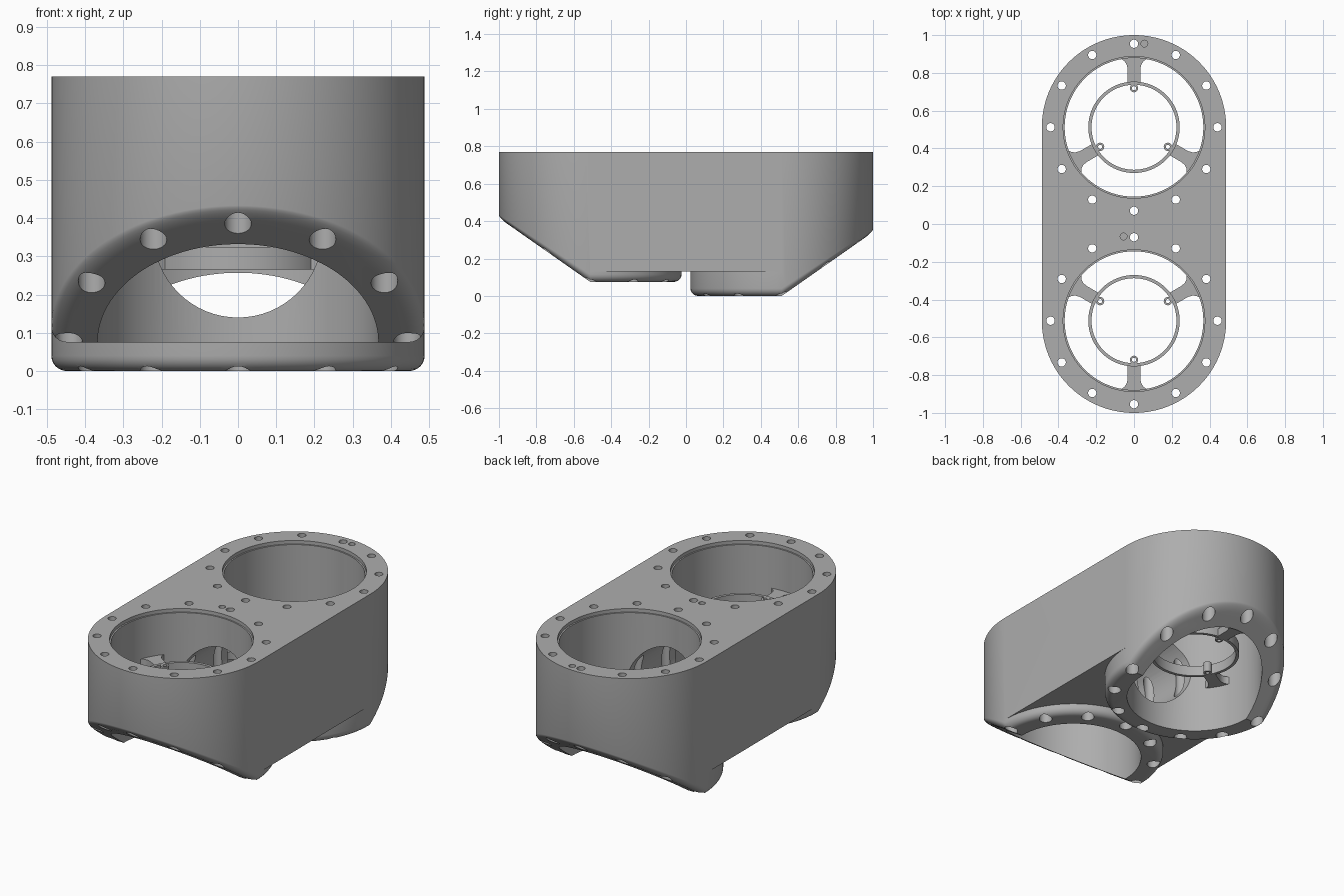
import bpy, bmesh, math
from mathutils import Matrix, Vector

if "Cube" in bpy.data.objects:
    bpy.data.objects.remove(bpy.data.objects["Cube"])

R, CY, TOP, BORE = 0.488, 0.512, 0.77, 0.367
SLOPE = math.tan(math.radians(35))
FILLET, SEG = 0.04, 128

grey = bpy.data.materials.new("machined_grey")
grey.use_nodes = True
grey.diffuse_color = (0.42, 0.42, 0.42, 1)
grey.node_tree.nodes["Principled BSDF"].inputs["Base Color"].default_value = grey.diffuse_color


def finish(bm, name):
    bmesh.ops.recalc_face_normals(bm, faces=bm.faces)
    mesh = bpy.data.meshes.new(name)
    bm.to_mesh(mesh)
    bm.free()
    mesh.materials.append(grey)
    ob = bpy.data.objects.new(name, mesh)
    bpy.context.collection.objects.link(ob)
    return ob


def add_cylinder(bm, x, y, z0, z1, r, seg=32):
    bmesh.ops.create_cone(bm, cap_ends=True, segments=seg, radius1=r, radius2=r, depth=z1 - z0,
                          matrix=Matrix.Translation((x, y, (z0 + z1) / 2)))


def activate(ob):
    bpy.ops.object.select_all(action='DESELECT')
    ob.select_set(True)
    bpy.context.view_layer.objects.active = ob


def combine(target, tool, operation):
    mod = target.modifiers.new(operation, 'BOOLEAN')
    mod.operation, mod.solver, mod.object = operation, 'EXACT', tool
    activate(target)
    bpy.ops.object.modifier_apply(modifier=mod.name)
    bpy.data.objects.remove(tool)


def cut(target, cylinders, seg=32):
    bm = bmesh.new()
    for c in cylinders:
        add_cylinder(bm, *c, seg)
    combine(target, finish(bm, "cutter"), 'DIFFERENCE')


def pod(name, side, base):
    """Round housing with a half flat, half slanted underside and rounded lower edge."""
    bm = bmesh.new()
    rings = []
    for step in range(-1, 7):
        t = max(step, 0) / 6 * math.pi / 2
        rad = R - FILLET * (1 - math.cos(t))
        ring = []
        for i in range(SEG):
            a = 2 * math.pi * i / SEG
            x, y = rad * math.cos(a), rad * math.sin(a)
            out = max(0, side * math.sin(a))
            z = base + SLOPE * rad * out + FILLET * (1 - 0.6 * out) * (1 - math.sin(t))
            ring.append(bm.verts.new((x, y + side * CY, TOP if step < 0 else z)))
        rings.append(ring)
    for lower, upper in zip(rings[1:], rings):
        for i in range(SEG):
            j = (i + 1) % SEG
            bm.faces.new((upper[i], upper[j], lower[j], lower[i]))
    bm.faces.new(rings[0])
    half = SEG // 2
    bm.faces.new(rings[-1][:half + 1])
    bm.faces.new(rings[-1][half:] + rings[-1][:1])
    return finish(bm, name)


# Housing: two pods joined by a straight middle block
body = pod("housing", -1, 0.075)
combine(body, pod("back_pod", 1, 0), 'UNION')
bm = bmesh.new()
bmesh.ops.create_cube(bm, size=1, matrix=Matrix.Translation((0, 0, (TOP + 0.13) / 2))
                      @ Matrix.Diagonal((2 * R, 2 * CY, TOP - 0.13, 1)))
combine(body, finish(bm, "middle_block"), 'UNION')

# Main bores with a shallow lip at the top
cut(body, [(0, s * CY, -1, 2, BORE) for s in (-1, 1)], SEG)
cut(body, [(0, s * CY, TOP - 0.02, 1, BORE + 0.008) for s in (-1, 1)], SEG)

# Bolt circles, wider from below
spots = [(0.442 * math.cos(k * math.pi / 6), s * CY + 0.442 * math.sin(k * math.pi / 6))
         for s in (-1, 1) for k in range(12)]
cut(body, [(x, y, -1, 2, 0.022) for x, y in spots], 24)
cut(body, [(x, y, -1, 0.6, 0.035) for x, y in spots], 24)

# Blind dowel holes
cut(body, [(0.055, 0.955, 0.68, 1, 0.018), (-0.055, -0.066, 0.68, 1, 0.018)], 24)

# Round window between the two bores
bm = bmesh.new()
bmesh.ops.create_cone(bm, cap_ends=True, segments=64, radius1=0.22, radius2=0.22, depth=0.8,
                      matrix=Matrix.Translation((0, 0, 0.36)) @ Matrix.Rotation(math.pi / 2, 4, 'X'))
combine(body, finish(bm, "window_cutter"), 'DIFFERENCE')


def prism(bm, outline, z0, z1):
    low = [bm.verts.new((x, y, z0)) for x, y in outline]
    face = bm.faces.new(low)
    up = bmesh.ops.extrude_face_region(bm, geom=[face])["geom"]
    bmesh.ops.translate(bm, vec=(0, 0, z1 - z0), verts=[v for v in up if isinstance(v, bmesh.types.BMVert)])


def circle(r, n=96):
    return [Vector((r * math.cos(2 * math.pi * i / n), r * math.sin(2 * math.pi * i / n), 0)) for i in range(n)]


# Half outline of a flared arm: distance from the axis, half width
ARM = [(0.23, 0.034), (0.31, 0.034), (0.333, 0.039), (0.35, 0.05), (0.36, 0.065), (0.366, 0.085)]


def support_ring(name, side, z):
    height = 0.06
    bm = bmesh.new()
    # Ring wall
    loops = [[bm.verts.new(p + Vector((0, 0, h))) for p in circle(r)]
             for r, h in ((0.242, z), (0.242, z + height), (0.225, z + height), (0.225, z))]
    for k in range(4):
        a, b = loops[k], loops[(k + 1) % 4]
        for i in range(len(a)):
            j = (i + 1) % len(a)
            bm.faces.new((a[i], a[j], b[j], b[i]))
    for k in range(3):
        ang = side * math.pi / 2 + k * 2 * math.pi / 3
        rot = Matrix.Rotation(ang, 2)
        # Flared arm reaching the bore wall
        outline = ARM + [(0.372, 0.0)] + [(d, -w) for d, w in reversed(ARM)]
        prism(bm, [rot @ Vector(p) for p in outline], z, z + 0.045)
        # Screw boss: open tube on the inner side of the ring
        centre = Vector((0.207 * math.cos(ang), 0.207 * math.sin(ang), 0))
        tube = [[bm.verts.new(centre + p + Vector((0, 0, h))) for p in circle(r, 20)]
                for r, h in ((0.022, z), (0.022, z + height), (0.011, z + height), (0.011, z))]
        for m in range(4):
            a, b = tube[m], tube[(m + 1) % 4]
            for i in range(20):
                bm.faces.new((a[i], a[(i + 1) % 20], b[(i + 1) % 20], b[i]))
    bmesh.ops.translate(bm, vec=(0, side * CY, 0), verts=bm.verts)
    return finish(bm, name)


# Three-armed rings: high in the front bore, low in the back bore
parts = [body, support_ring("front_support_ring", -1, 0.47), support_ring("back_support_ring", 1, 0.265)]

for ob in parts:
    activate(ob)
    bpy.ops.object.shade_smooth_by_angle(angle=math.radians(30))
